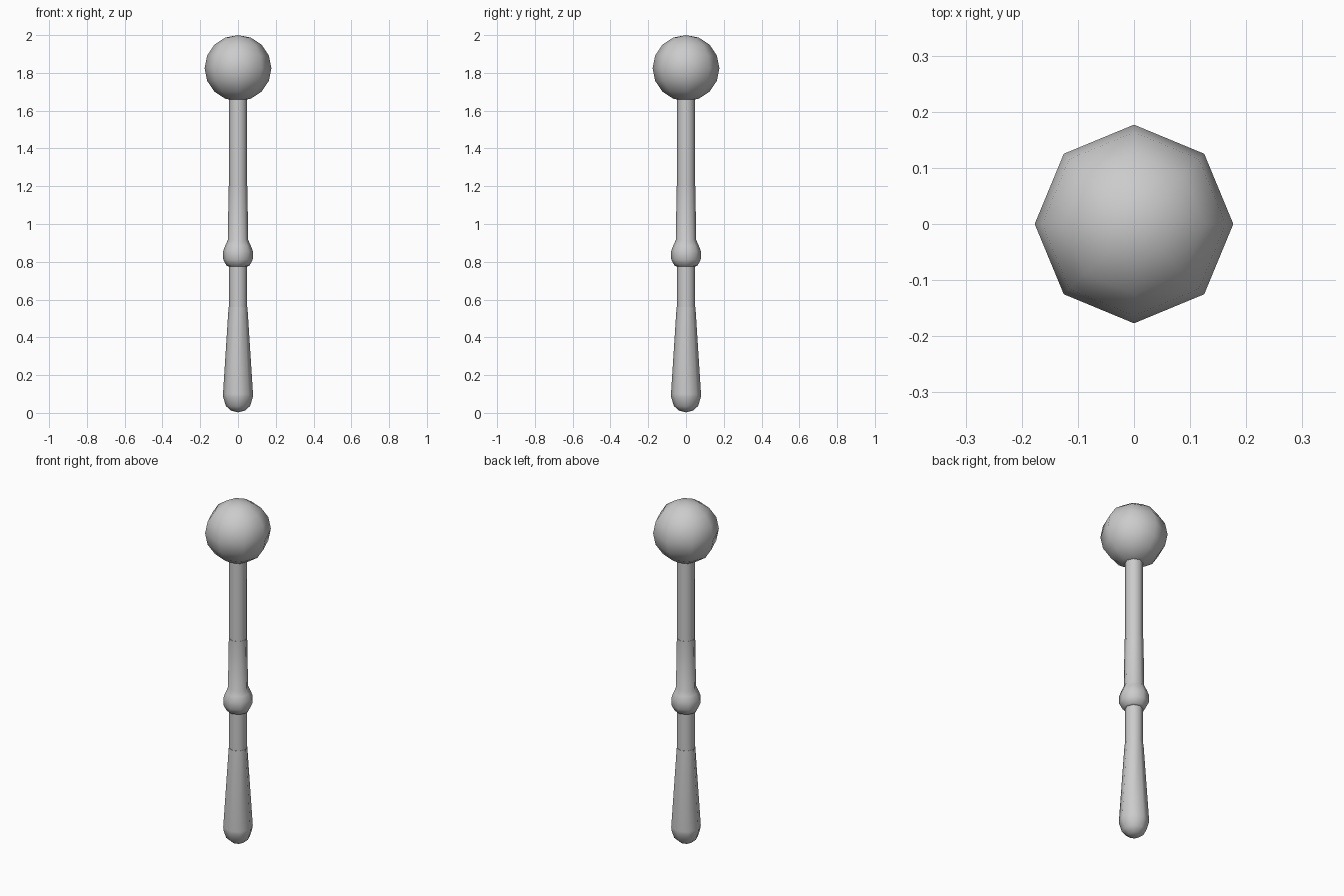
import bpy, bmesh, math

if "Cube" in bpy.data.objects:
    bpy.data.objects.remove(bpy.data.objects["Cube"])

SIDES = 8


def lathe(name, profile):
    """Revolve (radius, z) points around the z axis; radius 0 makes a pole."""
    bm = bmesh.new()
    rings = []
    for r, z in profile:
        n = 1 if r == 0 else SIDES
        rings.append([bm.verts.new((r * math.cos(math.tau * i / SIDES),
                                    r * math.sin(math.tau * i / SIDES), z))
                      for i in range(n)])
    for low, high in zip(rings, rings[1:]):
        for i in range(SIDES):
            j = (i + 1) % SIDES
            corners = [low[i % len(low)], low[j % len(low)],
                       high[j % len(high)], high[i % len(high)]]
            bm.faces.new(list(dict.fromkeys(corners)))
    bmesh.ops.recalc_face_normals(bm, faces=bm.faces[:])
    for f in bm.faces:
        f.smooth = True
    mesh = bpy.data.meshes.new(name)
    bm.to_mesh(mesh)
    bm.free()
    obj = bpy.data.objects.new(name, mesh)
    bpy.context.collection.objects.link(obj)
    return obj


# Long straight shaft running from the grip into the ball
lathe("shaft", [(0.048, 0.54), (0.048, 1.67)])

# Tapered grip with a rounded butt
lathe("grip", [(0, 0.003), (0.035, 0.011), (0.064, 0.036), (0.079, 0.085),
               (0.0795, 0.10), (0.05, 0.56), (0.048, 0.56)])

# Collar knob with a long sleeve fading into the shaft
lathe("collar", [(0.048, 0.775), (0.06, 0.778), (0.078, 0.812), (0.079, 0.855),
                 (0.068, 0.885), (0.054, 0.915), (0.0495, 1.20), (0.048, 1.20)])

# Ball head
R, CZ, RINGS = 0.177, 1.825, 8
ball = [(R * math.sin(math.pi * k / RINGS), CZ - 0.175 * math.cos(math.pi * k / RINGS))
        for k in range(1, RINGS)]
lathe("ball_head", [(0, CZ - 0.175)] + ball + [(0, CZ + 0.175)])

# Keep the hard steps at the part ends crisp
for o in bpy.context.scene.objects:
    o.select_set(True)
    bpy.context.view_layer.objects.active = o
bpy.ops.object.shade_smooth_by_angle(angle=math.radians(60))
